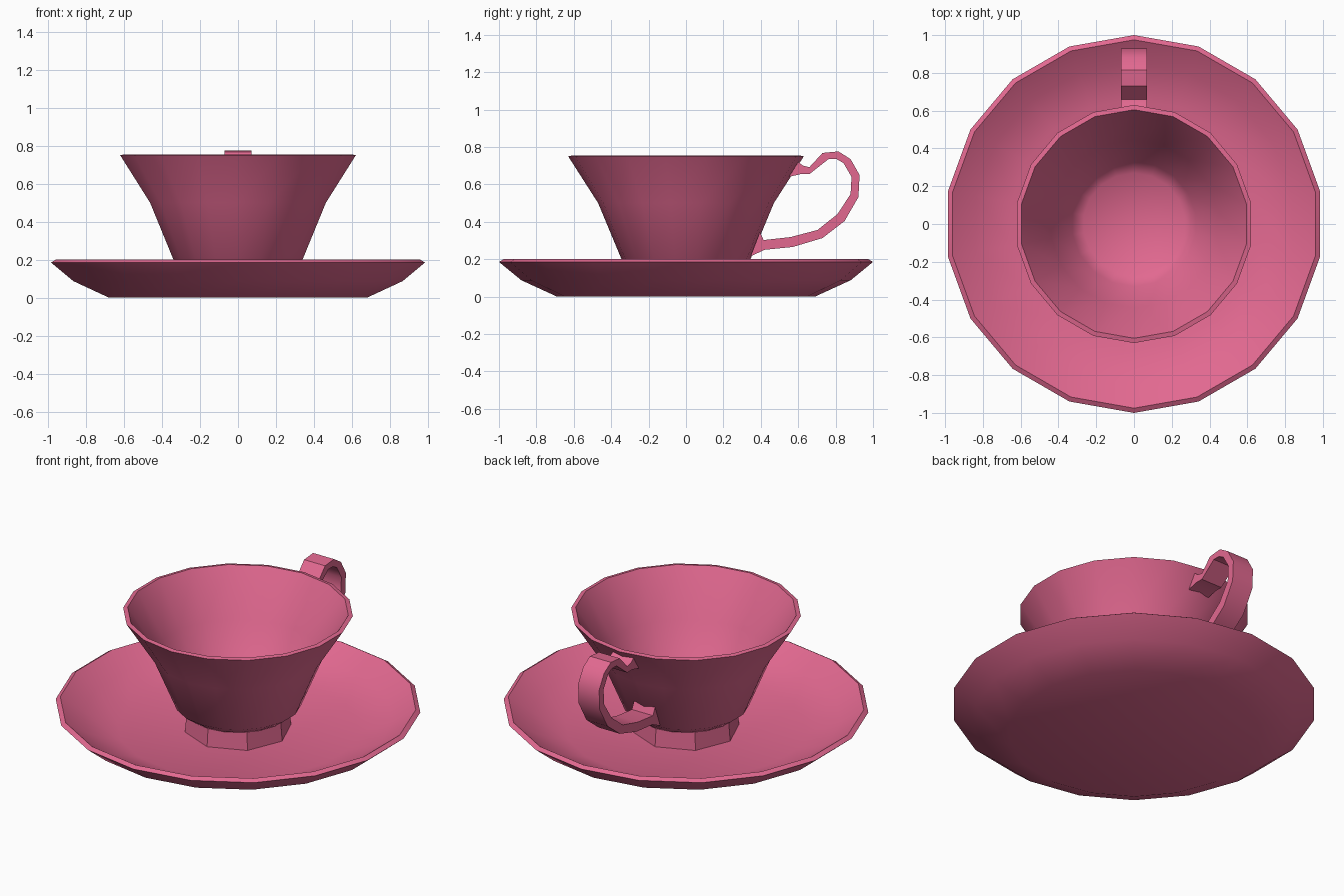
import bpy, bmesh
from math import cos, sin, pi, radians

if "Cube" in bpy.data.objects:
    bpy.data.objects.remove(bpy.data.objects["Cube"])

pink = bpy.data.materials.new("pink_china")
pink.diffuse_color = (0.76, 0.14, 0.28, 1)
pink.use_nodes = True
pink.node_tree.nodes["Principled BSDF"].inputs["Base Color"].default_value = pink.diffuse_color


def finish(name, bm, angle=40):
    bmesh.ops.recalc_face_normals(bm, faces=bm.faces[:])
    mesh = bpy.data.meshes.new(name)
    bm.to_mesh(mesh)
    bm.free()
    ob = bpy.data.objects.new(name, mesh)
    bpy.context.collection.objects.link(ob)
    mesh.materials.append(pink)
    bpy.ops.object.select_all(action='DESELECT')
    ob.select_set(True)
    bpy.context.view_layer.objects.active = ob
    bpy.ops.object.shade_smooth_by_angle(angle=radians(angle))
    return ob


def lathe(name, profile, sides, angle=40):
    """Spin an (r, z) profile about z; r = 0 makes a single pole vertex."""
    bm = bmesh.new()
    rings = []
    for r, z in profile:
        if r == 0:
            rings.append([bm.verts.new((0, 0, z))] * sides)
        else:
            rings.append([bm.verts.new((r * cos(pi / 2 + 2 * pi * i / sides),
                                        r * sin(pi / 2 + 2 * pi * i / sides), z))
                          for i in range(sides)])
    for a, b in zip(rings, rings[1:]):
        for i in range(sides):
            j = (i + 1) % sides
            quad = list(dict.fromkeys((a[i], a[j], b[j], b[i])))
            bm.faces.new(quad)
    return finish(name, bm, angle)


# Saucer: shallow dish with a thin flat rim
lathe("saucer", [(0, 0), (0.69, 0), (0.88, 0.087), (1.0, 0.185), (0.975, 0.2),
                 (0.85, 0.12), (0.66, 0.05), (0, 0.05)], 18)

# Cup: flared bowl, hollow inside
lathe("cup", [(0, 0.155), (0.285, 0.155), (0.345, 0.2), (0.47, 0.5), (0.63, 0.75),
              (0.605, 0.755), (0.445, 0.5), (0.33, 0.24), (0.27, 0.19), (0, 0.18)], 18)

# Foot: eight-sided ring under the cup
lathe("cup_foot", [(0, 0.045), (0.295, 0.045), (0.285, 0.165), (0, 0.165)], 8)

# Handle: flat band given as (outer y, z, inner y, z) cross-sections
band = [(0.60, 0.72, 0.55, 0.64), (0.625, 0.70, 0.615, 0.655),
        (0.66, 0.692, 0.66, 0.655), (0.73, 0.768, 0.762, 0.735),
        (0.815, 0.776, 0.805, 0.735), (0.88, 0.735, 0.842, 0.714),
        (0.928, 0.65, 0.885, 0.64), (0.922, 0.532, 0.88, 0.548),
        (0.848, 0.404, 0.81, 0.441), (0.73, 0.313, 0.703, 0.356),
        (0.57, 0.265, 0.559, 0.318), (0.42, 0.25, 0.415, 0.302),
        (0.345, 0.215, 0.395, 0.345)]
bm = bmesh.new()
loops = [[bm.verts.new(p) for p in ((-0.07, oy, oz), (0.07, oy, oz),
                                    (0.07, iy, iz), (-0.07, iy, iz))]
         for oy, oz, iy, iz in band]
for a, b in zip(loops, loops[1:]):
    for i in range(4):
        j = (i + 1) % 4
        bm.faces.new((a[i], a[j], b[j], b[i]))
bm.faces.new(loops[0])
bm.faces.new(loops[-1])
finish("handle", bm, 35)
